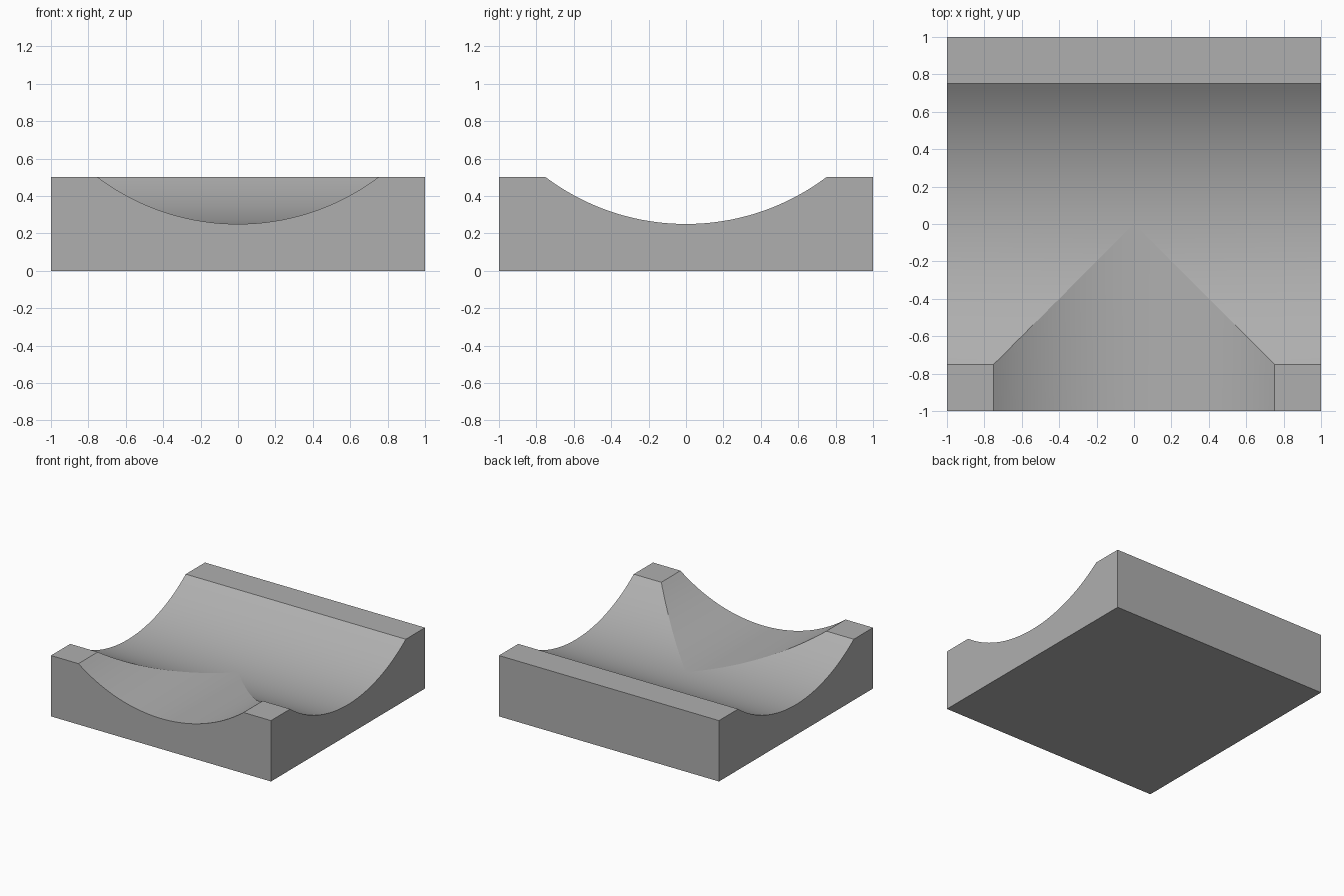
import bpy, bmesh, math

if "Cube" in bpy.data.objects:
    bpy.data.objects.remove(bpy.data.objects["Cube"])

N = 20            # segments per half arc
R = 1.25          # trough radius
H, EDGE = 0.5, 0.75
a_max = math.asin(EDGE / R)

# Half profile of the trough: (offset from centre line, height)
arc = [(R * math.sin(a_max * i / N), 0.25 + R * (1 - math.cos(a_max * i / N)))
       for i in range(N + 1)]

bm = bmesh.new()


def face(*pts):
    bm.faces.new([bm.verts.new(p) for p in pts])


# Right half of the curved channels, one strip per arc segment
for (a, za), (b, zb) in zip(arc, arc[1:]):
    # branch channel running to the front, mitred into the main channel
    face((a, -1, za), (b, -1, zb), (b, -b, zb), (a, -a, za))
    # front slope of the main channel
    face((a, -a, za), (b, -b, zb), (1, -b, zb), (1, -a, za))
    # back slope of the main channel
    face((0, a, za), (1, a, za), (1, b, zb), (0, b, zb))

# Flat rims
face((EDGE, -1, H), (1, -1, H), (1, -EDGE, H), (EDGE, -EDGE, H))
face((0, EDGE, H), (1, EDGE, H), (1, 1, H), (0, 1, H))

# Bottom and outer walls
face((0, -1, 0), (0, 1, 0), (1, 1, 0), (1, -1, 0))
face((1, 1, 0), (0, 1, 0), (0, 1, H), (1, 1, H))
face((0, -1, 0), (1, -1, 0), (1, -1, H), *[(t, -1, z) for t, z in reversed(arc)])
face((1, -1, 0), (1, 1, 0), (1, 1, H),
     *[(1, t, z) for t, z in reversed(arc)],
     *[(1, -t, z) for t, z in arc[1:]], (1, -1, H))

bmesh.ops.remove_doubles(bm, verts=bm.verts, dist=1e-5)
bmesh.ops.recalc_face_normals(bm, faces=bm.faces)
# The open half shell: make sure the bottom faces down
bm.faces.ensure_lookup_table()
bottom = min(bm.faces, key=lambda f: f.calc_center_median().z)
if bottom.normal.z > 0:
    bmesh.ops.reverse_faces(bm, faces=bm.faces)

mesh = bpy.data.meshes.new("channel_junction_block")
bm.to_mesh(mesh)
bm.free()
block = bpy.data.objects.new("channel_junction_block", mesh)
bpy.context.collection.objects.link(block)

# Smooth curves with sharp edges, including the whole mitre crease
bpy.context.view_layer.objects.active = block
block.select_set(True)
bpy.ops.object.shade_smooth_by_angle(angle=math.radians(15))
for e in mesh.edges:
    ends = [mesh.vertices[i].co for i in e.vertices]
    if all(abs(p.x + p.y) < 1e-4 and p.z > 0.2 for p in ends):
        e.use_edge_sharp = True

# Mirrored left half
mirror = block.modifiers.new("mirror", 'MIRROR')
mirror.use_axis[0] = True
mirror.merge_threshold = 0.0001

# Mid grey stone
grey = bpy.data.materials.new("mid_grey")
grey.diffuse_color = (0.43, 0.43, 0.43, 1)
grey.use_nodes = True
grey.node_tree.nodes["Principled BSDF"].inputs["Base Color"].default_value = grey.diffuse_color
mesh.materials.append(grey)
